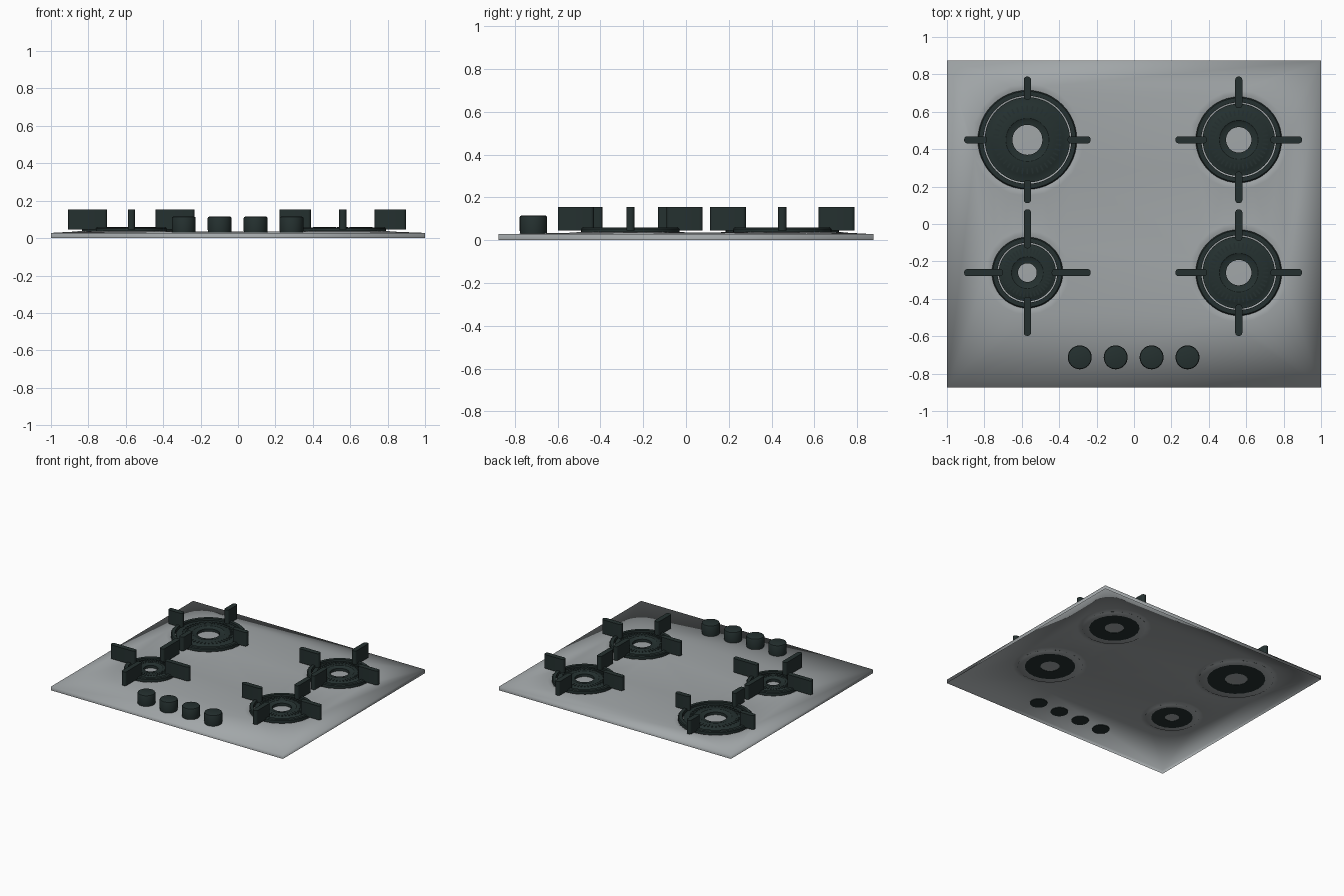
import bpy, bmesh, math
from mathutils import Matrix, Vector

if "Cube" in bpy.data.objects:
    bpy.data.objects.remove(bpy.data.objects["Cube"])


def material(name, rgb, rough):
    m = bpy.data.materials.new(name)
    m.use_nodes = True
    m.diffuse_color = (*rgb, 1)
    shader = m.node_tree.nodes["Principled BSDF"]
    shader.inputs["Base Color"].default_value = (*rgb, 1)
    shader.inputs["Roughness"].default_value = rough
    return m


STEEL = material("brushed steel grey", (0.36, 0.385, 0.395), 0.5)
IRON = material("dark cast iron", (0.018, 0.03, 0.029), 0.6)


def finish(bm, name, mat, angle=35, location=(0, 0, 0)):
    """Turn a bmesh into a named, smooth-shaded object."""
    mesh = bpy.data.meshes.new(name)
    bm.to_mesh(mesh)
    bm.free()
    mesh.materials.append(mat)
    ob = bpy.data.objects.new(name, mesh)
    ob.location = location
    bpy.context.collection.objects.link(ob)
    bpy.ops.object.select_all(action="DESELECT")
    ob.select_set(True)
    bpy.context.view_layer.objects.active = ob
    bpy.ops.object.shade_smooth_by_angle(angle=math.radians(angle))
    return ob


def circle(bm, centre, radius, z, count):
    return [bm.verts.new((centre[0] + radius * math.cos(math.tau * i / count),
                          centre[1] + radius * math.sin(math.tau * i / count), z))
            for i in range(count)]


def bridge(bm, a, b):
    n = len(a)
    for i in range(n):
        j = (i + 1) % n
        bm.faces.new((a[i], a[j], b[j], b[i]))


def lathe(name, profile, location, count=48, closed=True):
    """Revolve a (radius, z) profile; an open profile gets end caps."""
    bm = bmesh.new()
    rings = [circle(bm, (0, 0), r, z, count) for r, z in profile]
    for a, b in zip(rings, rings[1:]):
        bridge(bm, a, b)
    if closed:
        bridge(bm, rings[-1], rings[0])
    else:
        bm.faces.new(rings[0])
        bm.faces.new(rings[-1])
    bmesh.ops.recalc_face_normals(bm, faces=bm.faces)
    return finish(bm, name, IRON, location=location)


# name, centre, support ring radius, cap hole radius, inner end of the arms
BURNERS = [
    ("back_right", (-0.57, 0.45), 0.265, 0.08, 0.215),
    ("back_left", (0.56, 0.45), 0.23, 0.068, 0.17),
    ("front_left", (0.56, -0.26), 0.23, 0.068, 0.17),
    ("front_right", (-0.57, -0.26), 0.19, 0.05, 0.13),
]

# Hob plate: an open pressed sheet with a rim and four shallow burner dishes
HX, HY, RIM = 1.0, 0.875, 0.028
bm = bmesh.new()
corners = [(-HX, -HY), (HX, -HY), (HX, HY), (-HX, HY)]
low = [bm.verts.new((x, y, 0)) for x, y in corners]
high = [bm.verts.new((x, y, RIM)) for x, y in corners]
bridge(bm, low, high)
edges = [bm.edges.get((high[i], high[i - 1])) for i in range(4)]
lips = []
for _, c, r, _, _ in BURNERS:
    lip = circle(bm, c, r + 0.035, 0.035, 20)
    edges += [bm.edges.new((lip[i - 1], lip[i])) for i in range(len(lip))]
    lips.append(lip)
bmesh.ops.triangle_fill(bm, use_beauty=True, use_dissolve=False, edges=edges)
for (_, c, r, _, _), lip in zip(BURNERS, lips):
    previous = lip
    for radius, z in ((r + 0.015, 0.038), (r - 0.005, 0.026), (r * 0.58, 0.03)):
        ring = circle(bm, c, radius, z, len(lip))
        bridge(bm, previous, ring)
        previous = ring
    bm.faces.new(previous)
bmesh.ops.recalc_face_normals(bm, faces=bm.faces)
if sum(f.normal.z * f.calc_area() for f in bm.faces) < 0:
    bmesh.ops.reverse_faces(bm, faces=bm.faces)
finish(bm, "hob_plate", STEEL, angle=180)

for name, (cx, cy), r, hole, inner in BURNERS:
    place = (cx, cy, 0)

    # Support ring around the burner
    lathe(name + "_support_ring",
          [(r, 0.03), (r, 0.052), (r - 0.006, 0.058), (r - 0.03, 0.058), (r - 0.03, 0.03)],
          place)

    # Burner crown with a stepped top and an open centre
    crown = r - 0.037
    step = r * 0.68
    lathe(name + "_burner_crown",
          [(crown, 0.028), (crown, 0.046), (step + 0.012, 0.048), (step, 0.056),
           (hole + 0.035, 0.056), (hole + 0.03, 0.052), (hole, 0.05), (hole, 0.028)],
          place)

    # Ring of small flame teeth
    bm = bmesh.new()
    for i in range(40):
        turn = Matrix.Rotation(math.tau * i / 40, 4, "Z")
        bmesh.ops.create_cube(bm, size=1, matrix=turn @ Matrix.Translation((step - 0.012, 0, 0.055))
                              @ Matrix.Diagonal((0.03, 0.009, 0.008, 1)))
    finish(bm, name + "_flame_teeth", IRON, location=place)

    # Four upright pan supports with rounded ends
    bm = bmesh.new()
    outer = 0.338
    for i in range(4):
        turn = Matrix.Rotation(math.pi / 2 * i, 4, "Z")
        bmesh.ops.create_cube(bm, size=1, matrix=turn
                              @ Matrix.Translation(((inner + outer) / 2, 0, 0.1))
                              @ Matrix.Diagonal((outer - inner, 0.038, 0.108, 1)))
    upright = [e for e in bm.edges
               if abs((e.verts[0].co - e.verts[1].co).normalized().z) > 0.9]
    bmesh.ops.bevel(bm, geom=upright, offset=0.016, segments=4, profile=0.5, affect="EDGES")
    finish(bm, name + "_pan_supports", IRON, location=place)

# Control knobs along the front
for i in range(4):
    lathe("control_knob_%d" % (i + 1),
          [(0.062, 0.028), (0.064, 0.045), (0.064, 0.107), (0.061, 0.113), (0.055, 0.115)],
          (-0.29 + 0.192 * i, -0.713, 0), count=32, closed=False)
